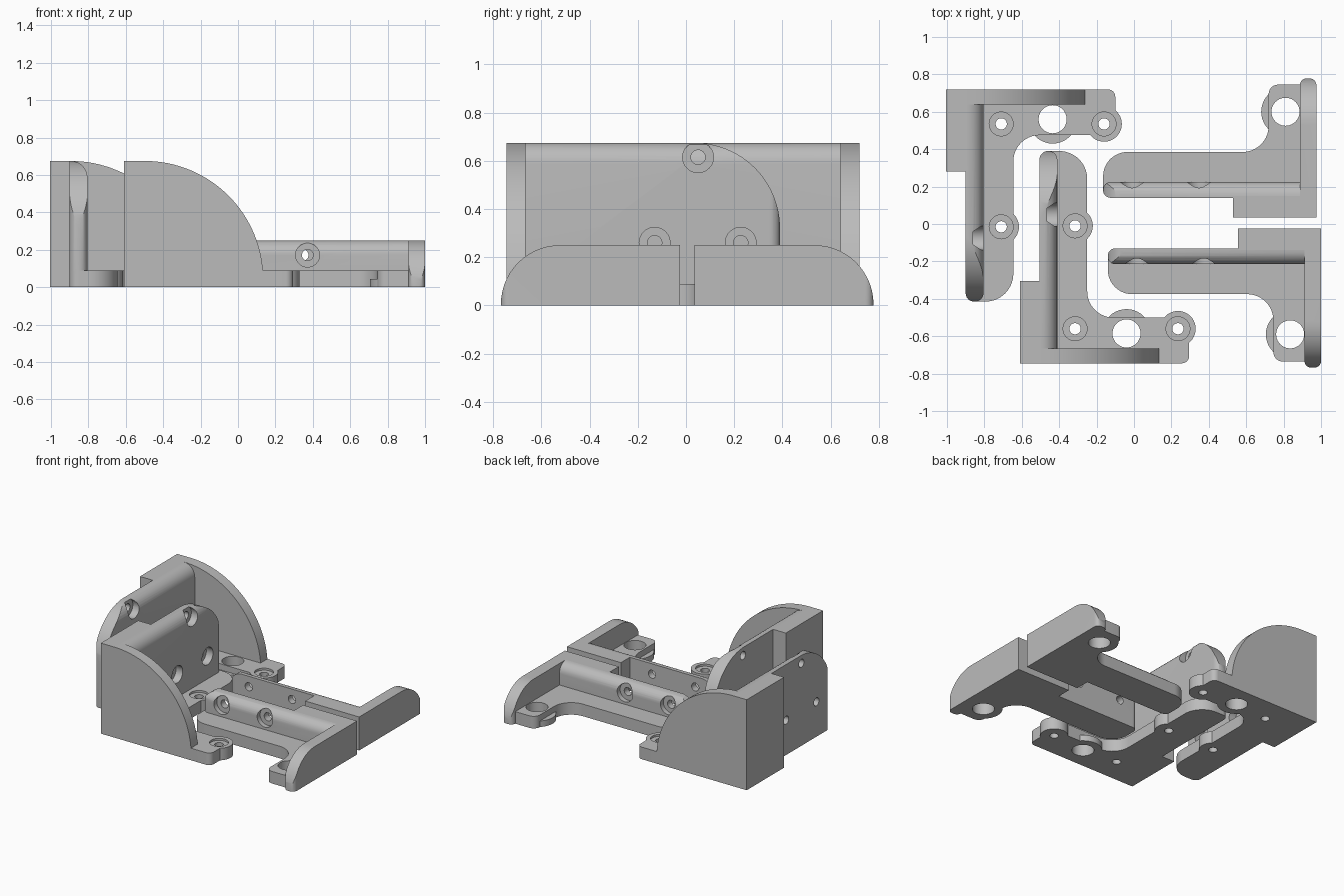
import bpy, math
from math import radians
from mathutils import Vector, Matrix

cube = bpy.data.objects.get("Cube")
if cube:
    bpy.data.objects.remove(cube, do_unlink=True)

grey = bpy.data.materials.new("plain grey")
grey.use_nodes = True
COLOUR = (0.5, 0.5, 0.5, 1)
grey.diffuse_color = COLOUR
grey.node_tree.nodes["Principled BSDF"].inputs["Base Color"].default_value = COLOUR


def rounded(corners):
    """Outline from (a, b) or (a, b, radius) corners."""
    out = []
    for i, c in enumerate(corners):
        p = Vector(c[:2])
        if len(c) == 2:
            out.append(p)
            continue
        r = c[2]
        u = (Vector(corners[i - 1][:2]) - p).normalized()
        v = (Vector(corners[(i + 1) % len(corners)][:2]) - p).normalized()
        half = u.angle(v) / 2
        centre = p + (u + v).normalized() * r / math.sin(half)
        start = p + u * r / math.tan(half) - centre
        turn = start.angle_signed(p + v * r / math.tan(half) - centre)
        steps = 8 if r < 0.1 else 14 if r < 0.3 else 32
        for k in range(steps + 1):
            out.append(centre + Matrix.Rotation(-turn * k / steps, 2) @ start)
    return out


def circle(a, b, r, n=40):
    return [Vector((a + r * math.cos(math.tau * k / n),
                    b + r * math.sin(math.tau * k / n))) for k in range(n)]


def prism(name, outline, axis, lo, hi):
    """Extrude a flat outline along an axis."""
    place = {"x": lambda p, h: (h, p.x, p.y),
             "y": lambda p, h: (p.x, h, p.y),
             "z": lambda p, h: (p.x, p.y, h)}[axis]
    area = sum(p.cross(q) for p, q in zip(outline, outline[1:] + outline[:1]))
    if (area < 0) != (axis == "y"):
        outline = outline[::-1]
    n = len(outline)
    verts = [place(p, lo) for p in outline] + [place(p, hi) for p in outline]
    faces = [range(n)[::-1], range(n, 2 * n)]
    faces += [(i, (i + 1) % n, n + (i + 1) % n, n + i) for i in range(n)]
    mesh = bpy.data.meshes.new(name)
    mesh.from_pydata(verts, [], [list(f) for f in faces])
    mesh.materials.append(grey)
    ob = bpy.data.objects.new(name, mesh)
    bpy.context.collection.objects.link(ob)
    return ob


def box(name, x0, x1, y0, y1, z1):
    return prism(name, rounded([(x0, y0), (x1, y0), (x1, y1), (x0, y1)]), "z", 0, z1)


def combine(ob, others, operation):
    """Apply booleans in order and drop the helper solids."""
    for other in others:
        other.hide_render = True
        mod = ob.modifiers.new("combine", "BOOLEAN")
        mod.operation, mod.solver, mod.object = operation, "EXACT", other
    graph = bpy.context.evaluated_depsgraph_get()
    mesh = bpy.data.meshes.new_from_object(ob.evaluated_get(graph))
    ob.modifiers.clear()
    ob.data = mesh
    for other in others:
        bpy.data.objects.remove(other, do_unlink=True)
    return ob


def finish(ob, twin_name, dx, dy):
    """Shade, then add the mirrored twin."""
    bpy.ops.object.select_all(action="DESELECT")
    ob.select_set(True)
    bpy.context.view_layer.objects.active = ob
    bpy.ops.object.shade_smooth_by_angle(angle=radians(30))
    twin = bpy.data.objects.new(twin_name, ob.data.copy())
    twin.data.transform(Matrix.Translation((dx, dy, 0)) @ Matrix.Diagonal((1, -1, 1, 1)))
    twin.data.flip_normals()
    bpy.context.collection.objects.link(twin)


BASE, LEDGE = 0.09, 0.045
BORE, SINK, BIG = 0.03, 0.064, 0.075


def tall_bracket():
    top, back, inner, front, end = 0.675, -0.505, -0.41, -0.745, 0.39
    # L-shaped foot
    foot = prism("tall_bracket_front", rounded([
        (back, front), (0.295, front, 0.04), (0.295, -0.5), (-0.25, -0.5, 0.14),
        (-0.25, end, 0.15), (back, end, 0.045)]), "z", 0, BASE)
    # Long wall with a rounded top edge and a rounded far end
    wall = prism("long_wall", rounded([
        (back, 0), (inner, 0), (inner, top, 0.088), (back, top)]), "y", front, end)
    side = prism("wall_side", rounded([
        (front, -0.1), (end, -0.1), (end, top, 0.355), (front, top)]), "x", -0.7, -0.3)
    plan = prism("wall_plan", rounded([
        (back, front), (inner, front), (inner, end, 0.045), (back, end, 0.045)]), "z", -0.1, 0.8)
    combine(wall, [side, plan], "INTERSECT")
    # Curved end plate, corner block and screw bosses
    plate = prism("end_plate", rounded([
        (-0.61, 0), (0.135, 0), (0.135, top, 0.634), (-0.61, top)]), "y", front, -0.665)
    block = box("corner_block", -0.61, -0.5, front, -0.305, top)
    screws = [(-0.315, -0.01), (-0.315, -0.56), (0.235, -0.56)]
    bosses = [prism("boss", circle(x, y, 0.095), "z", 0, BASE) for x, y in (screws[0], screws[2])]
    ledge = prism("ledge", circle(-0.04, -0.585, 0.13), "z", 0, LEDGE)
    combine(foot, [wall, plate, block, ledge] + bosses, "UNION")
    # Screw holes
    cuts = [prism("big_hole", circle(-0.04, -0.585, BIG), "z", -0.1, 0.2)]
    for x, y in screws:
        cuts.append(prism("bore", circle(x, y, BORE), "z", -0.1, 0.2))
        cuts.append(prism("sink", circle(x, y, SINK), "z", BASE - 0.015, 0.2))
    for y, z in [(0.05, 0.615), (-0.13, 0.26), (0.227, 0.26)]:
        cuts.append(prism("bore", circle(y, z, BORE), "x", -0.6, -0.3))
        cuts.append(prism("sink", circle(y, z, SINK), "x", inner - 0.055, -0.3))
    combine(foot, cuts, "DIFFERENCE")
    finish(foot, "tall_bracket_back", -0.395, -0.025)


def low_bracket():
    top, back, inner, left, right = 0.25, -0.13, -0.215, -0.14, 1.0
    # L-shaped foot
    foot = prism("low_bracket_front", rounded([
        (left, back, 0.045), (left, -0.375, 0.13), (0.745, -0.375, 0.14),
        (0.745, -0.735, 0.05), (0.95, -0.735), (0.95, back)]), "z", 0, BASE)
    # Long wall with a rounded top edge and a rounded far end
    wall = prism("long_wall", rounded([
        (back, 0), (inner, 0), (inner, top, 0.075), (back, top)]), "x", left, right)
    side = prism("wall_side", rounded([
        (left, -0.1), (right, -0.1), (right, top), (left, top, 0.1)]), "y", -0.4, 0)
    plan = prism("wall_plan", rounded([
        (left, back, 0.04), (left, inner, 0.04), (right, inner), (right, back)]), "z", -0.1, 0.4)
    combine(wall, [side, plan], "INTERSECT")
    # Curved end wall with rounded tip
    end_wall = prism("end_wall", rounded([
        (-0.025, 0), (-0.768, 0), (-0.768, top, 0.245), (-0.025, top)]), "x", 0.912, right)
    tip = prism("tip_plan", rounded([
        (0.912, -0.025), (0.912, -0.768, 0.035), (right, -0.768, 0.035),
        (right, -0.025)]), "z", -0.1, 0.4)
    combine(end_wall, [tip], "INTERSECT")
    # Corner block and the ledge around the large hole
    block = box("corner_block", 0.555, right, -0.14, -0.025, top)
    ledge = prism("ledge", circle(0.835, -0.59, 0.13), "z", 0, LEDGE)
    keep = box("ledge_limit", 0.6, 0.96, -0.8, -0.4, 0.2)
    combine(ledge, [keep], "INTERSECT")
    combine(foot, [wall, end_wall, block, ledge], "UNION")
    # Screw holes
    cuts = [prism("big_hole", circle(0.835, -0.59, BIG), "z", -0.1, 0.2)]
    for x in (0.015, 0.372):
        cuts.append(prism("bore", circle(x, 0.172, BORE), "y", -0.3, 0))
        cuts.append(prism("sink", circle(x, 0.172, SINK), "y", -0.3, inner + 0.035))
    combine(foot, cuts, "DIFFERENCE")
    finish(foot, "low_bracket_back", -0.025, 0.01)


tall_bracket()
low_bracket()
